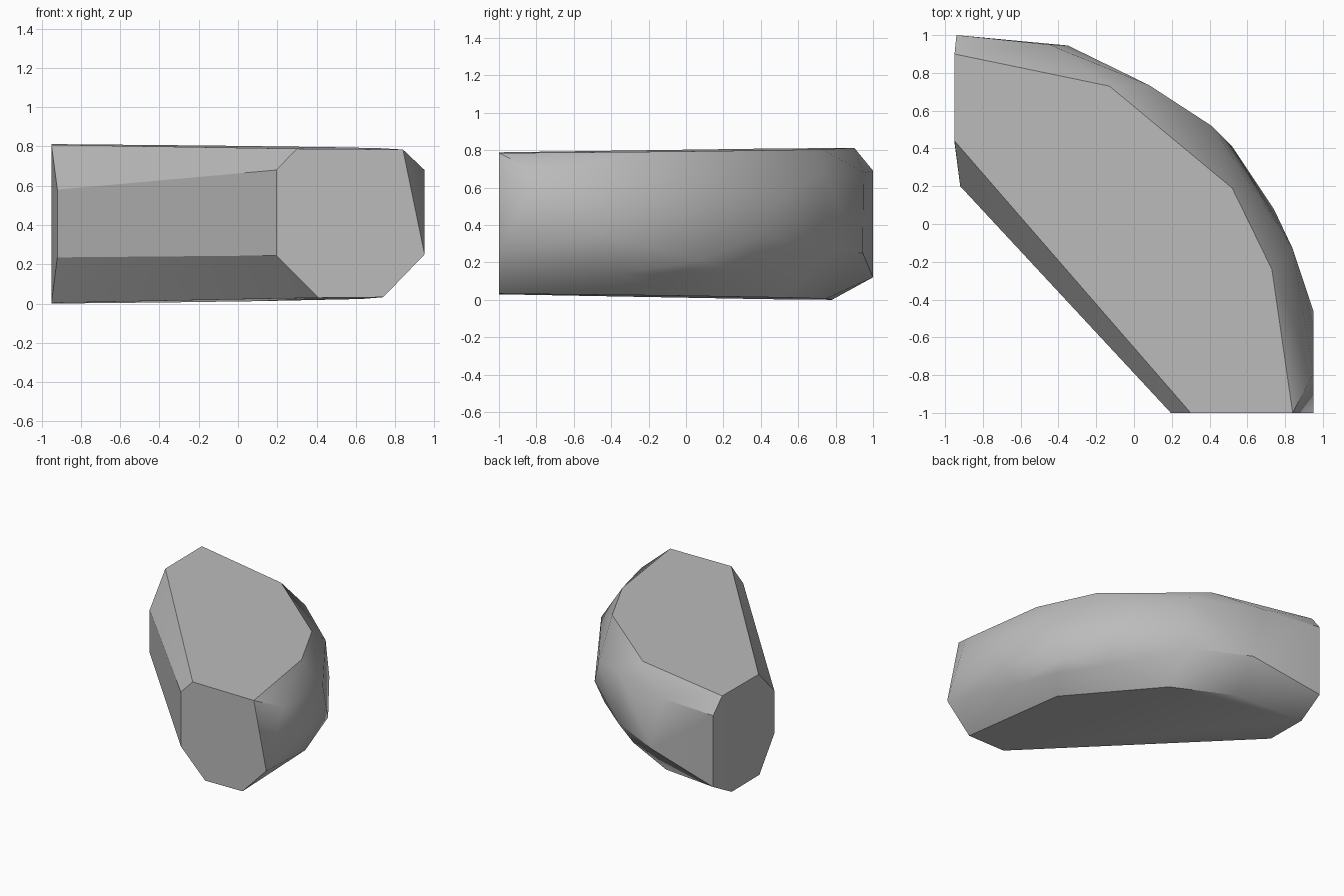
import bpy
import bmesh
import math

default_cube = bpy.data.objects.get("Cube")
if default_cube:
    bpy.data.objects.remove(default_cube, do_unlink=True)


def make_material(name, colour):
    material = bpy.data.materials.new(name)
    material.use_nodes = True
    material.diffuse_color = colour
    shader = next(n for n in material.node_tree.nodes if n.type == "BSDF_PRINCIPLED")
    shader.inputs["Base Color"].default_value = colour
    return material


def tilted_plane(outline, height, slope):
    """Place a flat outline on a plane that tilts gently along the boulder."""
    return [(x, y, height + slope * (x - y)) for x, y in outline]


def upright_edge(x, y, *heights):
    """Corners stacked above each other at one place on the rim."""
    return [(x, y, z) for z in heights]


def convex_stone(name, corners, material):
    """Wrap the corners in a convex shell and merge its coplanar facets."""
    bm = bmesh.new()
    for corner in corners:
        bm.verts.new(corner)
    hull = bmesh.ops.convex_hull(bm, input=bm.verts)
    unused = {v for v in hull["geom_interior"] + hull["geom_unused"]
              if isinstance(v, bmesh.types.BMVert)}
    bmesh.ops.delete(bm, geom=list(unused), context="VERTS")
    bmesh.ops.dissolve_limit(bm, angle_limit=math.radians(1),
                             verts=bm.verts, edges=bm.edges)
    bmesh.ops.recalc_face_normals(bm, faces=bm.faces)
    mesh = bpy.data.meshes.new(name)
    bm.to_mesh(mesh)
    bm.free()
    mesh.materials.append(material)
    stone = bpy.data.objects.new(name, mesh)
    bpy.context.collection.objects.link(stone)
    return stone


# Flat upper and lower faces
upper_outline = [(-.95, .9), (-.13, .73), (.52, .19), (.73, -.24),
                 (.84, -1), (.3, -1), (-.95, .44)]
lower_outline = [(-.95, .78), (-.35, .75), (.1, .52), (.63, -.13),
                 (.74, -1), (.41, -1), (-.95, .43)]
corners = tilted_plane(upper_outline, .798, -.0075)
corners += tilted_plane(lower_outline, .016, .0094)

# Straight cut along the inner side
corners += upright_edge(.195, -1, .245, .68)
corners += upright_edge(-.92, .2, .235, .58)

# Rounded outer side, from the back end to the front end
corners += upright_edge(-.94, 1, .12, .69)
corners += [(-.45, .95, .68), (-.35, .945, .25)]
corners += upright_edge(.08, .735, .25, .68)
corners += [(.41, .52, .57), (.52, .41, .35), (.52, .29, .14),
            (.74, .08, .21), (.72, -.03, .14), (.84, -.13, .57),
            (.84, -.35, .14), (.95, -.46, .35), (.95, -.79, .68),
            (.95, -1, .25)]

grey_stone = make_material("grey stone", (.5, .5, .5, 1))
boulder = convex_stone("boulder", corners, grey_stone)

# Smooth the rounded side and keep the cut edges crisp
bpy.ops.object.select_all(action="DESELECT")
boulder.select_set(True)
bpy.context.view_layer.objects.active = boulder
bpy.ops.object.shade_smooth_by_angle(angle=math.radians(30))
